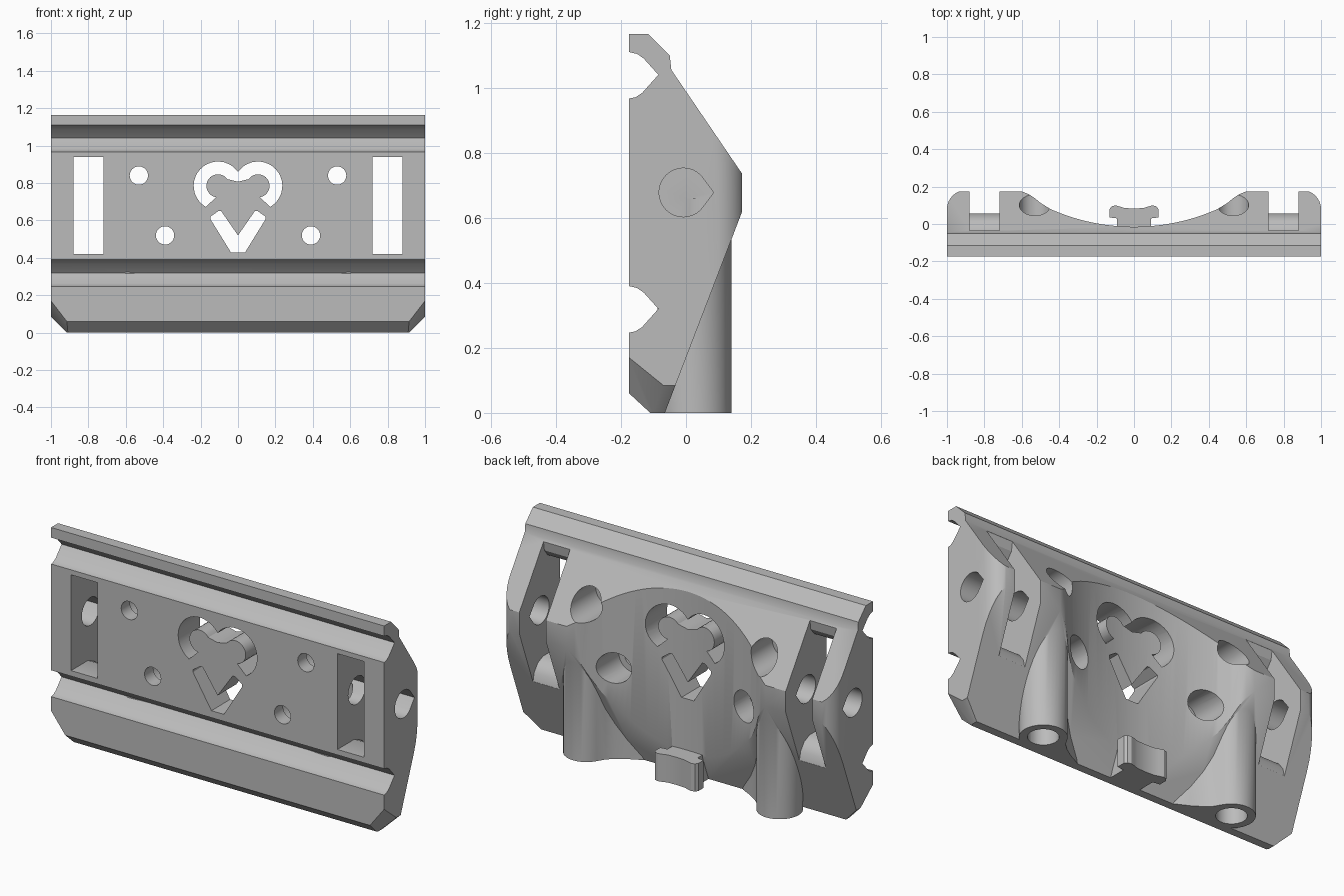
import bpy, bmesh
from math import sin, cos, radians
from mathutils import Vector

cube = bpy.data.objects.get("Cube")
if cube:
    bpy.data.objects.remove(cube, do_unlink=True)

grey = bpy.data.materials.new("light_grey")
grey.use_nodes = True
grey.diffuse_color = (0.5, 0.5, 0.5, 1)
grey.node_tree.nodes["Principled BSDF"].inputs["Base Color"].default_value = (0.5, 0.5, 0.5, 1)


def prism(name, pts, axis, lo, hi):
    """Extrude a 2D outline along an axis: x takes (y, z), y takes (x, z), z takes (x, y)."""
    def place(p, d):
        return {"x": (d, p[0], p[1]), "y": (p[0], d, p[1]), "z": (p[0], p[1], d)}[axis]
    bm = bmesh.new()
    face = bm.faces.new([bm.verts.new(place(p, lo)) for p in pts])
    ext = bmesh.ops.extrude_face_region(bm, geom=[face])
    shift = Vector(place((0, 0), hi - lo))
    bmesh.ops.translate(bm, vec=shift, verts=[g for g in ext["geom"] if isinstance(g, bmesh.types.BMVert)])
    bmesh.ops.recalc_face_normals(bm, faces=bm.faces)
    mesh = bpy.data.meshes.new(name)
    bm.to_mesh(mesh)
    bm.free()
    mesh.materials.append(grey)
    ob = bpy.data.objects.new(name, mesh)
    bpy.context.collection.objects.link(ob)
    return ob


def arc(cx, cy, r, a0, a1, n):
    steps = [radians(a0 + (a1 - a0) * i / n) for i in range(n + 1)]
    return [(cx + r * cos(a), cy + r * sin(a)) for a in steps]


def circle(cx, cy, r, n=32):
    return arc(cx, cy, r, 0, 360, n)[:-1]


def mirrored(pts):
    """Complete a half outline across x = 0, skipping points on the axis."""
    return pts + [(-x, z) for x, z in reversed(pts) if abs(x) > 1e-6]


def flip(pts, s):
    return [(s * x, y) for x, y in pts]


def combine(target, tool, op):
    mod = target.modifiers.new("combine", "BOOLEAN")
    mod.operation, mod.solver, mod.object = op, "EXACT", tool
    bpy.context.view_layer.objects.active = target
    bpy.ops.object.modifier_apply(modifier=mod.name)
    bpy.data.objects.remove(tool, do_unlink=True)


def cut(name, *args):
    combine(body, prism(name, *args), "DIFFERENCE")


# Side profile with two rail grooves in the front
groove = [(-0.175, 0.967), (-0.155, 0.971), (-0.135, 0.984), (-0.085, 1.04),
          (-0.13, 1.09), (-0.15, 1.104), (-0.175, 1.11)]
side = [(-0.11, 0), (-0.175, 0.06)]
side += [(y, z - 0.72) for y, z in groove] + groove
side += [(-0.175, 1.165), (-0.115, 1.165), (-0.05, 1.1), (-0.045, 1.055),
         (0.173, 0.735), (0.173, 0.62), (-0.065, 0)]
body = prism("plate_body", side, "x", -1, 1)

# Chamfered lower corners
bm = bmesh.new()
bm.from_mesh(body.data)
for s in (-1, 1):
    corner = Vector((s, -0.07, 0.085))
    inner = Vector((s * 0.915, -0.175, 0.06))
    top = Vector((s, -0.175, 0.17))
    for normal in (Vector((s, 0, -1)), (top - corner).cross(inner - corner)):
        if normal.x * s < 0:
            normal = -normal
        res = bmesh.ops.bisect_plane(bm, geom=bm.verts[:] + bm.edges[:] + bm.faces[:],
                                     plane_co=corner, plane_no=normal, clear_outer=True)
        rim = [e for e in bm.edges if e.is_boundary]
        bmesh.ops.holes_fill(bm, edges=rim, sides=0)
bmesh.ops.recalc_face_normals(bm, faces=bm.faces)
bm.to_mesh(body.data)
bm.free()

# Plan shape: rounded back corners and a wide smooth hollow
hollow = arc(0, 1.085, 1.1, -90, -66, 16)
hollow += [(0.5, 0.113), (0.53, 0.138), (0.56, 0.158), (0.6, 0.174), (0.65, 0.18)]
plan = hollow + arc(0.9, 0.08, 0.1, 90, 0, 8) + [(1, 0.0), (1.01, -0.3)]
plan = mirrored(plan)
combine(body, prism("plan_shape", plan, "z", -0.2, 1.4), "INTERSECT")

# Tube pillars with a concave blend towards the middle
for s in (-1, 1):
    pillar = arc(0.58, 0.025, 0.115, -80, 150, 24)
    pillar += [(0.455, 0.04), (0.42, 0.008), (0.37, -0.025), (0.3, -0.06), (0.28, -0.08)]
    combine(body, prism("pillar", flip(pillar, s), "z", 0, 0.56), "UNION")

# Hook tab at the bottom centre
tab = [(0, 0.083), (0.05, 0.085), (0.075, 0.093), (0.1, 0.1), (0.12, 0.094), (0.13, 0.08),
       (0.13, 0.035), (0.09, 0.03), (0.09, -0.085)]
combine(body, prism("tab", mirrored(tab), "z", 0, 0.15), "UNION")

# Strap slots, cord tunnels, vertical bores and screw holes
slot = [(-0.3, 0.42), (-0.03, 0.42), (0.015, 0.4), (0.045, 0.36), (0.055, 0.316), (0.3, 0.316),
        (0.3, 1.04), (-0.035, 1.04), (-0.042, 0.99), (-0.07, 0.955), (-0.11, 0.94), (-0.3, 0.94)]
tunnel = arc(-0.008, 0.678, 0.075, 45, 315, 24) + [(0.085, 0.678)]
for s in (-1, 1):
    cut("slot", slot, "x", *sorted((s * 0.72, s * 0.88)))
    cut("tunnel", tunnel, "x", *sorted((s * 0.51, s * 1.1)))
    cut("bore", circle(s * 0.58, 0.025, 0.075), "z", -0.1, 0.66)
    for x, z in ((0.53, 0.84), (0.39, 0.52)):
        cut("screw_hole", circle(s * x, z, 0.049), "y", -0.3, 0.0)
        cut("counterbore", circle(s * x, z, 0.083), "y", -0.1, 0.3)

# Heart window: a rounded upper band and a separate V below
half = arc(0.107, 0.785, 0.13, 145.3, -60, 20) + arc(0.107, 0.785, 0.062, -80, 145, 14)
outer, inner = half[:21], half[21:]
outer[0] = (0, 0.859)
band = outer + inner + [(0, 0.807)]
band += flip(inner[::-1], -1) + flip(outer[:0:-1], -1)
cut("heart_band", band, "y", -0.3, 0.3)
vee = [(0, 0.52), (0.09, 0.65), (0.105, 0.65), (0.148, 0.62), (0.148, 0.608), (0.037, 0.428)]
cut("heart_point", mirrored(vee), "y", -0.3, 0.3)

# Smooth curves, sharp edges
bpy.ops.object.select_all(action="DESELECT")
body.select_set(True)
bpy.context.view_layer.objects.active = body
bpy.ops.object.shade_smooth_by_angle(angle=radians(30))
